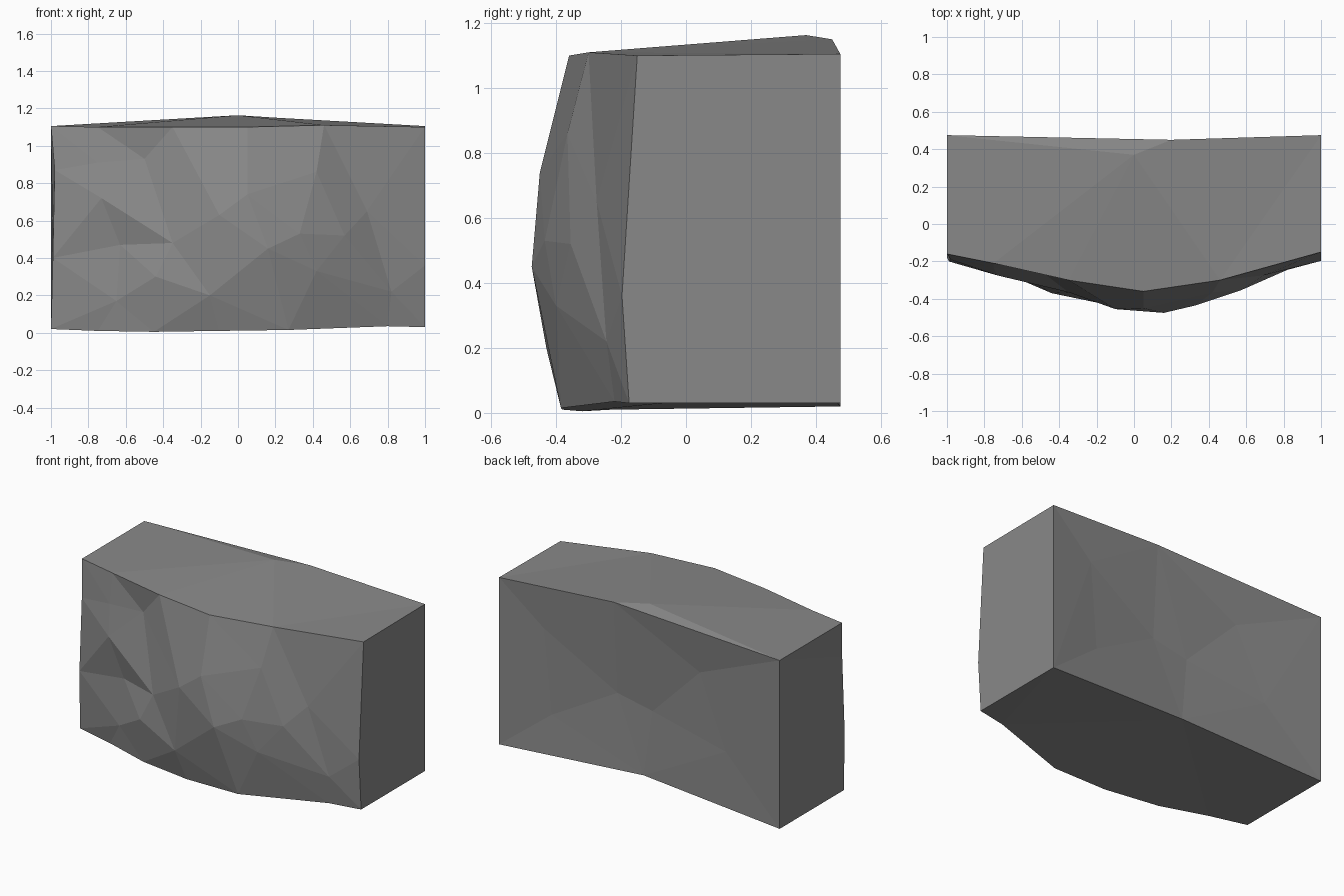
import bpy
import bmesh
from mathutils import Vector
from mathutils.geometry import delaunay_2d_cdt

default_cube = bpy.data.objects.get("Cube")
if default_cube:
    bpy.data.objects.remove(default_cube, do_unlink=True)

# One stone colour
stone = bpy.data.materials.new("grey stone")
stone.use_nodes = True
grey = (0.25, 0.25, 0.25, 1)
stone.diffuse_color = grey
stone.node_tree.nodes["Principled BSDF"].inputs["Base Color"].default_value = grey

# Edges of the block, each running from -x to +x or from bottom to top
top_front = [(-1, -.16, 1.105), (-.75, -.21, 1.1), (-.35, -.3, 1.1),
             (.05, -.36, 1.1), (.46, -.3, 1.11), (1, -.15, 1.1)]
top_back = [(-1, .475, 1.105), (.2, .45, 1.15), (1, .475, 1.105)]
base_front = [(-1, -.18, .02), (-.75, -.23, .01), (-.45, -.32, .005),
              (-.1, -.38, .01), (.27, -.385, .015), (.8, -.22, .035),
              (1, -.175, .03)]
base_back = [(-1, .475, .02), (0, .43, .08), (1, .475, .03)]
right_front = [(-.99, -.2, .4), (-.98, -.19, .87)]
left_front = [(1, -.197, .36)]

# Chipped corners scattered over the bulging front, the hollow back and the top
front_chips = [
    (-.5, -.25, .93), (-.75, -.235, .91), (-.73, -.275, .72),
    (-.63, -.26, .47), (-.35, -.365, .48), (-.1, -.455, .63),
    (.05, -.45, .74), (.42, -.365, .86), (.16, -.475, .45),
    (.33, -.435, .53), (.57, -.355, .52), (.69, -.275, .65),
    (.82, -.245, .22), (.42, -.4, .33), (-.15, -.43, .2),
    (-.44, -.37, .3), (-.65, -.28, .17)]
back_chips = [(.7, .45, .85), (.65, .44, .3), (.2, .41, .55),
              (-.05, .41, .5), (-.4, .43, .85), (-.6, .45, .4)]
top_chips = [(0, .37, 1.163)]


def add_panel(bm, outline, inner, axes):
    """Triangulate one side of the block, seen along the remaining axis."""
    points = [Vector(p) for p in outline + inner]
    flat = [Vector((p[axes[0]], p[axes[1]])) for p in points]
    loop = list(range(len(outline)))
    border = [(i, (i + 1) % len(loop)) for i in loop]
    result = delaunay_2d_cdt(flat, border, [], 1, 1e-5)
    triangles, origins = result[2], result[3]
    verts = [bm.verts.new(points[source[0]]) for source in origins]
    for triangle in triangles:
        bm.faces.new([verts[i] for i in triangle])


X, Y, Z = range(3)
bm = bmesh.new()

# Front and back
add_panel(bm, base_front + left_front + top_front[::-1] + right_front[::-1],
          front_chips, (X, Z))
add_panel(bm, base_back + top_back[::-1], back_chips, (X, Z))

# Top and underside
add_panel(bm, top_front + top_back[::-1], top_chips, (X, Y))
add_panel(bm, base_front + base_back[::-1], [], (X, Y))

# Two ends
for end, seam in ((0, right_front), (-1, left_front)):
    outline = [base_front[end]] + seam + [top_front[end], top_back[end], base_back[end]]
    add_panel(bm, outline, [], (Y, Z))

# Weld the panels into one closed block
bmesh.ops.remove_doubles(bm, verts=bm.verts, dist=0.008)
bmesh.ops.recalc_face_normals(bm, faces=bm.faces)

mesh = bpy.data.meshes.new("stone_block")
bm.to_mesh(mesh)
bm.free()
mesh.materials.append(stone)
block = bpy.data.objects.new("stone_block", mesh)
bpy.context.collection.objects.link(block)
